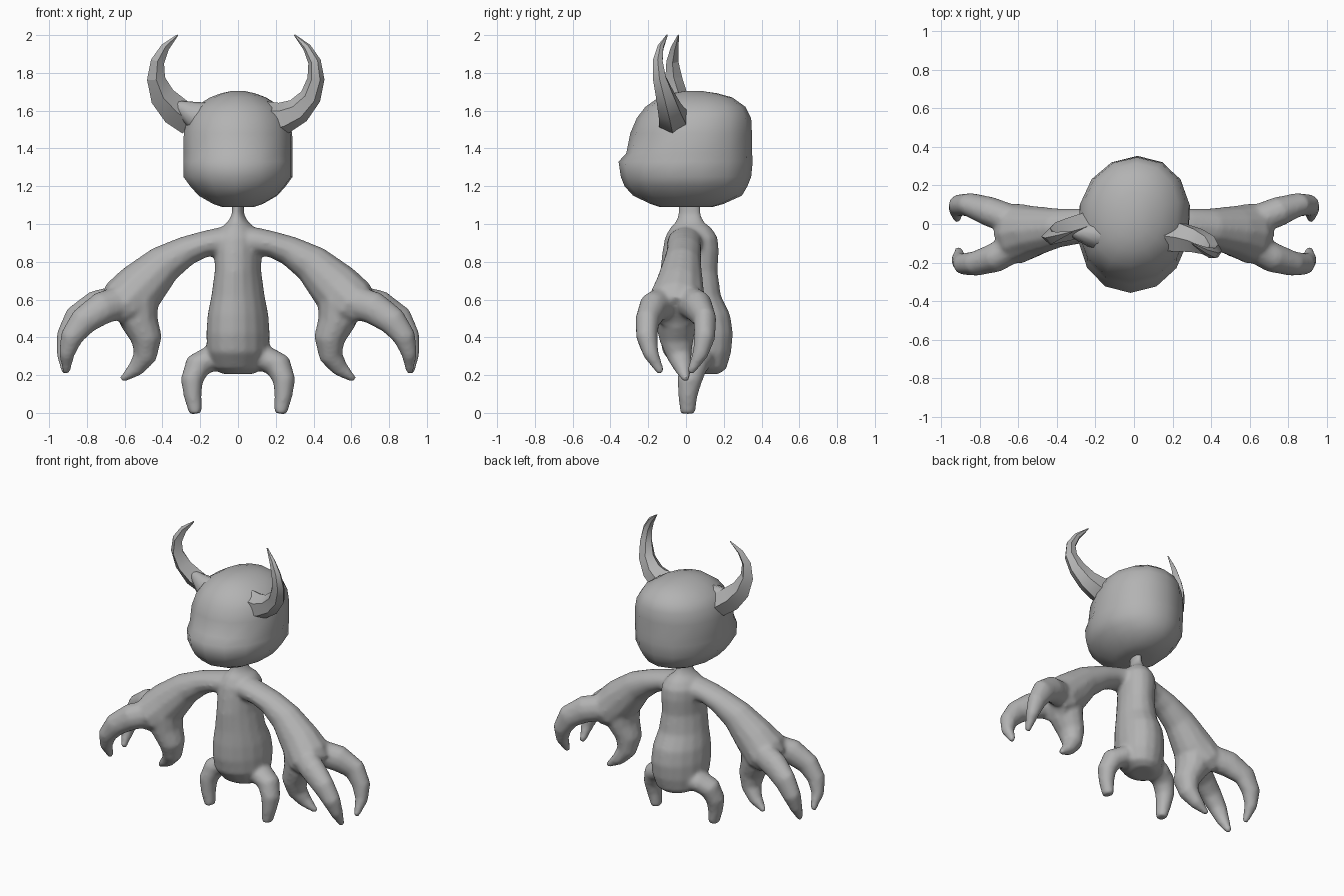
import bpy, bmesh, math
from mathutils import Vector

grey = bpy.data.materials.new("plain_grey")
grey.diffuse_color = (0.45, 0.45, 0.45, 1)


def rounded(v, power):
    return math.copysign(abs(v) ** power, v)


def tube(bm, rings, sides=12, s=1, phase=0.0, level=False, power=1.0, shear=0.0):
    """Closed loft; ring = x, y, z, radius across, radius toward y. Level rings stay horizontal."""
    pts = [Vector((s * r[0], r[1], r[2])) for r in rings]
    loops = []
    for i, (p, r) in enumerate(zip(pts, rings)):
        t = (pts[min(i + 1, len(pts) - 1)] - pts[max(i - 1, 0)]).normalized()
        if level:
            t = Vector((0, 0, 1))
        side = Vector((0, 1, 0))
        side = (side - t * side.dot(t)).normalized()
        across = side.cross(t)
        loop = []
        for k in range(sides):
            a = 2 * math.pi * k / sides + phase
            dy = r[4] * rounded(math.sin(a), power)
            dx = r[3] * rounded(math.cos(a), power) + shear * dy
            loop.append(bm.verts.new(p + across * dx + side * dy))
        loops.append(loop)
    for a, b in zip(loops, loops[1:]):
        for k in range(sides):
            n = (k + 1) % sides
            bm.faces.new((a[k], a[n], b[n], b[k]))
    bm.faces.new(loops[0][::-1])
    bm.faces.new(loops[-1])


def finish(bm, name, angle):
    bmesh.ops.recalc_face_normals(bm, faces=bm.faces)
    me = bpy.data.meshes.new(name)
    bm.to_mesh(me)
    bm.free()
    ob = bpy.data.objects.new(name, me)
    bpy.context.collection.objects.link(ob)
    me.materials.append(grey)
    bpy.ops.object.select_all(action='DESELECT')
    ob.select_set(True)
    bpy.context.view_layer.objects.active = ob
    if angle:
        bpy.ops.object.shade_smooth_by_angle(angle=math.radians(angle))
    return ob


# Torso and neck: z, y centre, half width, half depth
torso = [(.205, .09, .08, .085), (.235, .08, .135, .135), (.32, .058, .163, .182),
         (.42, .053, .167, .197), (.52, .045, .16, .19), (.62, .024, .14, .162),
         (.75, .015, .122, .153), (.86, .025, .125, .15), (.93, .028, .123, .14),
         (.98, .025, .09, .11), (1.01, .02, .055, .075), (1.05, .018, .032, .06),
         (1.13, .018, .03, .058)]
arm = [(.0, .0, .91, .075, .09), (.1, -.005, .907, .075, .095), (.18, -.01, .893, .07, .092),
       (.27, -.01, .86, .079, .092), (.39, -.02, .79, .104, .102), (.51, -.035, .67, .137, .13),
       (.6, -.05, .58, .143, .158), (.665, -.05, .53, .105, .135)]
back_finger = [(.58, .0, .6, .09, .08), (.75, .065, .56, .09, .078), (.85, .10, .495, .079, .062),
               (.903, .098, .4, .062, .057), (.92, .075, .31, .042, .042), (.916, .02, .21, .018, .02)]
front_finger = [(.57, -.09, .6, .09, .08), (.72, -.175, .555, .088, .078), (.82, -.205, .485, .076, .065),
                (.882, -.207, .4, .061, .057), (.907, -.185, .31, .042, .042), (.909, -.13, .21, .018, .02)]
thumb = [(.54, -.05, .59, .12, .13), (.522, -.05, .48, .1, .115), (.484, -.05, .39, .083, .092),
         (.492, -.035, .3, .063, .067), (.54, -.015, .235, .045, .047), (.618, .0, .172, .016, .018)]
leg = [(.06, .07, .3, .075, .085), (.15, .06, .285, .07, .085), (.215, .04, .25, .072, .075),
       (.245, .018, .17, .06, .066), (.24, .01, .09, .048, .052), (.224, .008, -.004, .035, .04)]

bm = bmesh.new()
tube(bm, [(0, y, z, a, b) for z, y, a, b in torso], 16, level=True, shear=.16)
for s in (1, -1):
    for part in (arm, back_finger, front_finger, thumb, leg):
        tube(bm, part, 12, s)
body = finish(bm, "body_with_limbs", 0)

# Blend the limbs into one soft skin
rm = body.modifiers.new("fuse", 'REMESH')
rm.mode = 'VOXEL'
rm.voxel_size = 0.0125
rm.use_smooth_shade = True
sm = body.modifiers.new("soften", 'SMOOTH')
sm.factor = 0.5
sm.iterations = 8

# Head: z, y centre, half width, half depth, with a snout ridge near z 1.33
head = [(1.09, .0, .085, .14), (1.105, .005, .13, .19), (1.15, .008, .21, .288),
        (1.2, .0, .255, .325), (1.25, .0, .292, .345), (1.33, -.002, .292, .355),
        (1.375, .017, .292, .333), (1.48, .027, .29, .322), (1.56, .042, .27, .303),
        (1.62, .05, .23, .265), (1.67, .05, .15, .195), (1.692, .045, .09, .12), (1.703, .04, .04, .05)]
bm = bmesh.new()
tube(bm, [(0, y, z, a, b) for z, y, a, b in head], 14, 1, math.pi / 14, True, .95, .05)
finish(bm, "head", 65)

# Horns: the right one is rounder and leans forward, the left one is faceted
right_horn = [(.15, -.06, 1.55, .1, .09), (.24, -.07, 1.56, .085, .085), (.32, -.085, 1.6, .07, .07),
              (.385, -.11, 1.675, .056, .055), (.413, -.14, 1.77, .045, .04),
              (.405, -.15, 1.86, .034, .03), (.365, -.135, 1.935, .022, .018), (.3, -.1, 2, .004, .004)]
left_horn = [(.25, .0, 1.54, .075, .06), (.33, -.025, 1.598, .08, .06), (.4, -.045, 1.675, .066, .055),
             (.434, -.065, 1.77, .048, .045), (.426, -.072, 1.86, .036, .032),
             (.386, -.06, 1.935, .023, .02), (.32, -.04, 2, .004, .004)]
left_root = [(.14, -.05, 1.55, .1, .09), (.22, -.055, 1.57, .08, .07), (.29, -.045, 1.61, .045, .04),
             (.34, -.035, 1.64, .015, .015)]
for name, rings, sides, s, angle in (("right_horn", right_horn, 6, 1, 50),
                                     ("left_horn", left_horn, 4, -1, 20),
                                     ("left_horn_root", left_root, 10, -1, 60)):
    bm = bmesh.new()
    tube(bm, rings, sides, s)
    finish(bm, name, angle)
